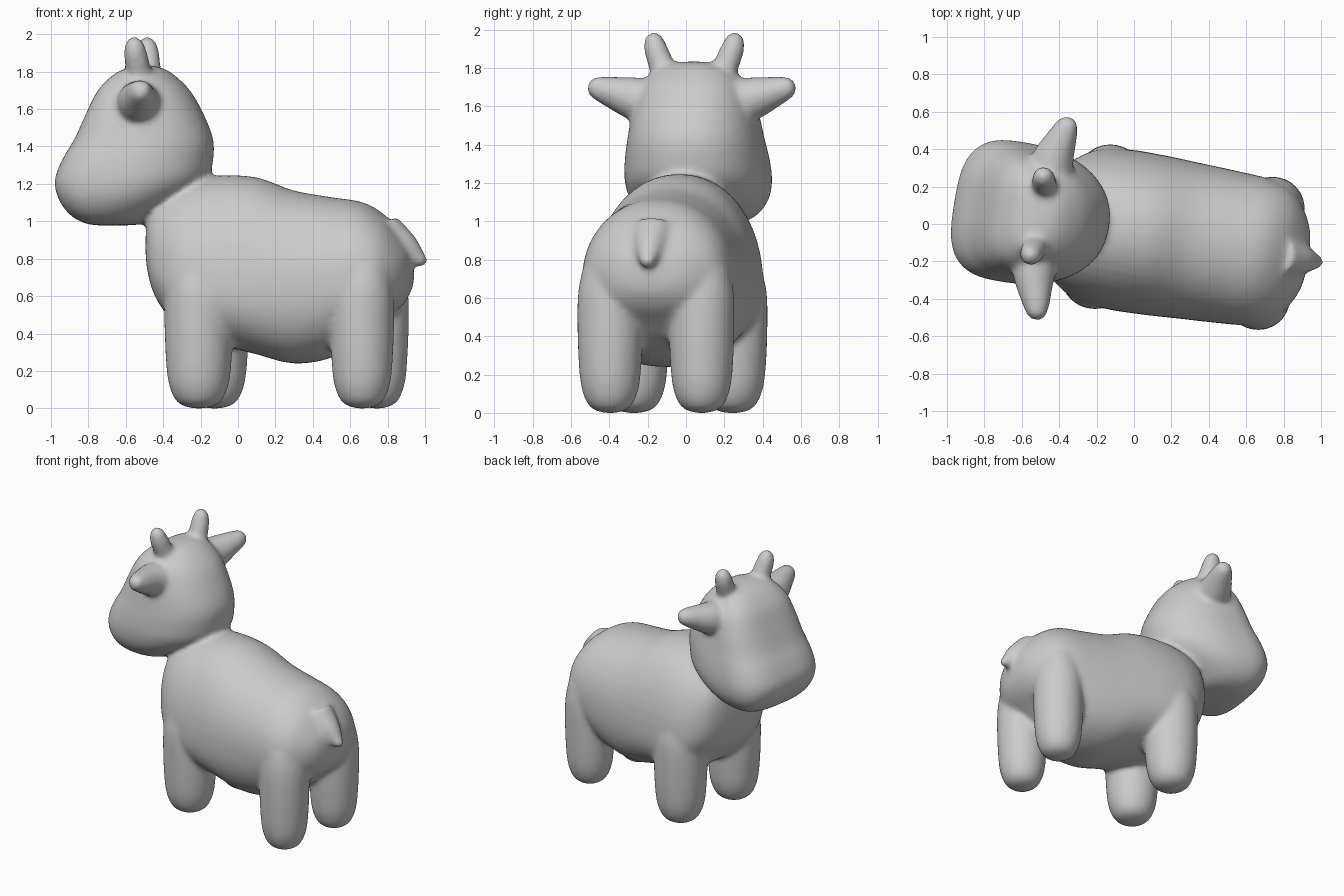
import bpy, bmesh, math
from mathutils import Vector

if "Cube" in bpy.data.objects:
    bpy.data.objects.remove(bpy.data.objects["Cube"])

N = 48
bm = bmesh.new()


def refine(stations, steps=5):
    """Catmull-Rom interpolation of station tuples."""
    out = []
    last = len(stations) - 1
    for i in range(last):
        p0, p1, p2, p3 = (stations[min(max(k, 0), last)] for k in range(i - 1, i + 3))
        for s in range(steps):
            t = s / steps
            out.append(tuple(
                0.5 * (2 * b + (c - a) * t + (2 * a - 5 * b + 4 * c - d) * t * t
                       + (3 * b - a - 3 * c + d) * t ** 3)
                for a, b, c, d in zip(p0, p1, p2, p3)))
    out.append(stations[-1])
    return out


def loft(rings):
    loops = [[bm.verts.new(p) for p in ring] for ring in rings]
    for a, b in zip(loops, loops[1:]):
        for i in range(N):
            j = (i + 1) % N
            bm.faces.new((a[i], a[j], b[j], b[i]))
    bm.faces.new(loops[0][::-1])
    bm.faces.new(loops[-1])


def spow(v, n):
    return math.copysign(abs(v) ** (2 / n), v)


def angles():
    return [2 * math.pi * i / N for i in range(N)]


def tube(points, side=1):
    """Round limb along (x, y, z, radius) points, optionally mirrored in y."""
    pts = refine(points)
    rings = []
    for i, (x, y, z, r) in enumerate(pts):
        a, b = pts[max(i - 1, 0)], pts[min(i + 1, len(pts) - 1)]
        q = Vector((0, 0, 1)).rotation_difference(Vector(b[:3]) - Vector(a[:3]))
        ring = [Vector((x, y, z)) + q @ Vector((r * math.cos(t), r * math.sin(t), 0))
                for t in angles()]
        rings.append([(p.x, p.y * side, p.z) for p in ring])
    loft(rings)


# Torso: x, half width, widest z, top z, bottom z
torso = [(-0.49, 0.03, 0.88, 0.95, 0.82), (-0.47, 0.18, 0.86, 1.08, 0.70),
         (-0.41, 0.30, 0.78, 1.16, 0.55), (-0.27, 0.40, 0.67, 1.22, 0.40),
         (-0.10, 0.43, 0.65, 1.245, 0.34), (0.10, 0.43, 0.65, 1.235, 0.29),
         (0.30, 0.42, 0.66, 1.165, 0.24), (0.50, 0.41, 0.68, 1.13, 0.27),
         (0.68, 0.395, 0.70, 1.10, 0.38), (0.80, 0.35, 0.72, 1.025, 0.48),
         (0.88, 0.26, 0.73, 0.93, 0.55), (0.93, 0.15, 0.74, 0.85, 0.63),
         (0.945, 0.03, 0.74, 0.77, 0.71)]
rings = []
for x, w, wz, top, bot in refine(torso):
    ring = []
    for t in angles():
        s = math.sin(t)
        n = 2.1 if s > 0 else 2.4
        ring.append((x, w * spow(math.cos(t), n),
                     wz + (top - wz if s > 0 else wz - bot) * spow(s, n)))
    rings.append(ring)
loft(rings)

# Head: z, front x, back x, half width; squarer towards the muzzle
head = [(0.978, -0.76, -0.60, 0.10), (0.99, -0.82, -0.50, 0.21),
        (1.035, -0.895, -0.42, 0.30), (1.12, -0.955, -0.28, 0.36),
        (1.22, -0.975, -0.17, 0.378), (1.33, -0.935, -0.14, 0.37),
        (1.44, -0.87, -0.14, 0.35), (1.57, -0.81, -0.19, 0.325),
        (1.70, -0.745, -0.265, 0.28), (1.79, -0.655, -0.36, 0.20),
        (1.825, -0.575, -0.43, 0.11), (1.833, -0.52, -0.48, 0.03)]
rings = []
for z, xf, xb, w in refine(head):
    cx = xf + 0.4 * (xb - xf)
    ring = []
    for t in angles():
        c = math.cos(t)
        n = 2.2 if c > 0 else 3.0
        ring.append((cx + (xb - cx if c > 0 else cx - xf) * spow(c, n),
                     w * spow(math.sin(t), n), z))
    rings.append(ring)
loft(rings)

# Legs, ears and horns on both sides
leg = [(0.0, 0.03), (0.012, 0.08), (0.05, 0.125), (0.14, 0.158), (0.28, 0.172),
       (0.45, 0.178), (0.62, 0.175), (0.75, 0.15)]
for side in (1, -1):
    tube([(-0.17, 0.26, z, r * 1.03) for z, r in leg], side)
    tube([(0.712, 0.242, z, r * 0.96) for z, r in leg], side)
    tube([(-0.49, 0.20, 1.62, 0.12), (-0.49, 0.31, 1.64, 0.113),
          (-0.465, 0.42, 1.672, 0.085), (-0.445, 0.50, 1.695, 0.062),
          (-0.437, 0.535, 1.703, 0.042), (-0.434, 0.55, 1.706, 0.012)], side)
    tube([(-0.51, 0.13, 1.71, 0.075), (-0.512, 0.165, 1.80, 0.068),
          (-0.522, 0.20, 1.89, 0.063), (-0.526, 0.215, 1.945, 0.052),
          (-0.527, 0.221, 1.975, 0.033), (-0.527, 0.223, 1.985, 0.01)], side)

# Tail
tube([(0.79, 0, 0.93, 0.12), (0.90, 0, 0.86, 0.085), (0.97, 0, 0.805, 0.05),
      (1.005, 0, 0.78, 0.032), (1.022, 0, 0.77, 0.01)])

# Fuse all parts into one smooth skin and turn it on the ground
bmesh.ops.recalc_face_normals(bm, faces=bm.faces[:])
mesh = bpy.data.meshes.new("calf")
bm.to_mesh(mesh)
bm.free()
calf = bpy.data.objects.new("calf", mesh)
bpy.context.collection.objects.link(calf)
calf.rotation_euler.z = math.radians(-9.3)
calf.location = (0, -0.042, 0)
remesh = calf.modifiers.new("fuse", 'REMESH')
remesh.mode = 'VOXEL'
remesh.voxel_size = 0.016
remesh.use_smooth_shade = True
soften = calf.modifiers.new("soften", 'SMOOTH')
soften.factor = 0.5
soften.iterations = 12
